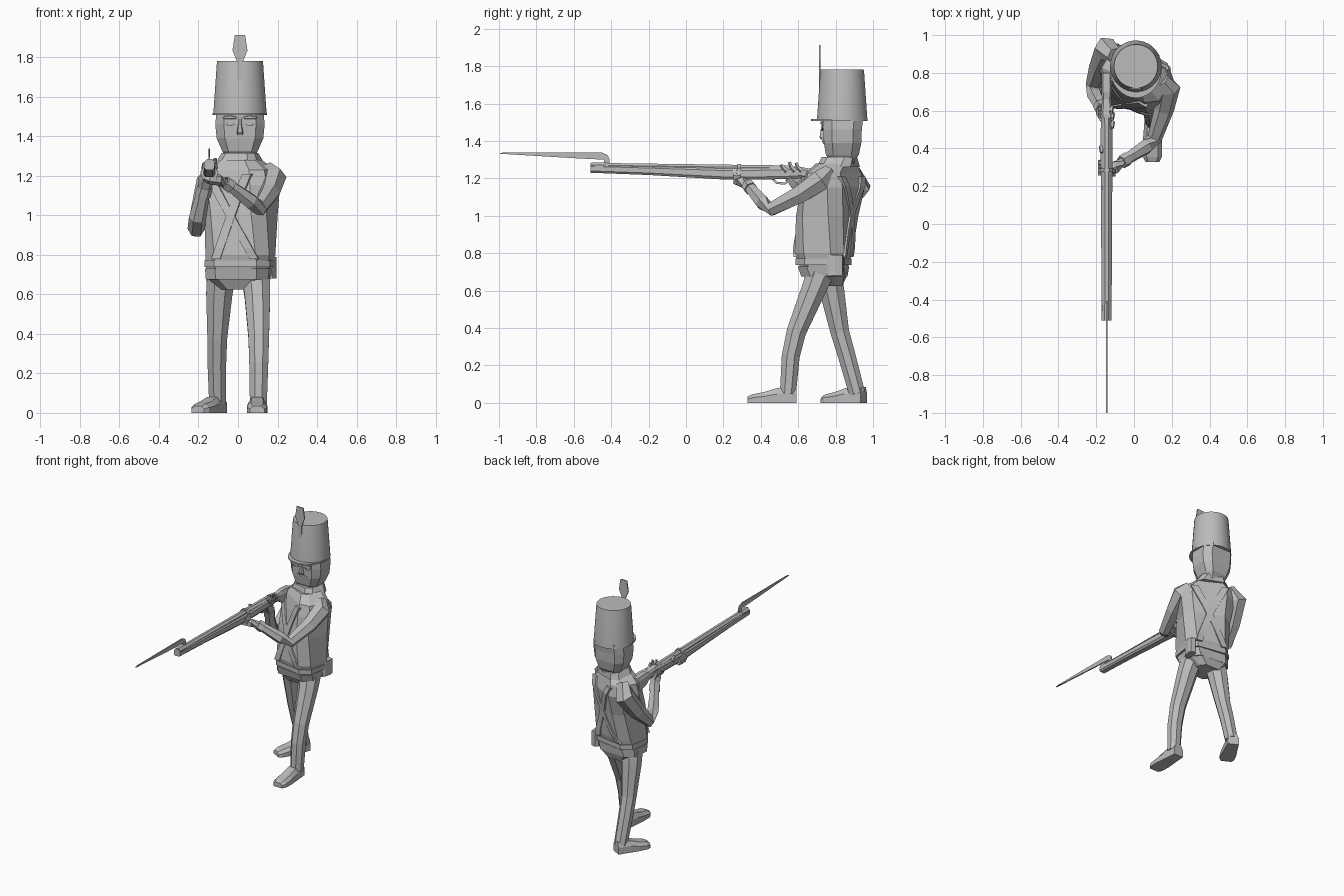
import bpy, bmesh, math
from mathutils import Vector, Matrix

cube = bpy.data.objects.get("Cube")
if cube:
    bpy.data.objects.remove(cube, do_unlink=True)

grey = bpy.data.materials.new("plain grey")
grey.use_nodes = True
grey.diffuse_color = (0.5, 0.5, 0.5, 1)
grey.node_tree.nodes["Principled BSDF"].inputs["Base Color"].default_value = (0.5, 0.5, 0.5, 1)


def skin(name, rings, smooth=False):
    """Join equal rings of points into a closed, capped part."""
    bm = bmesh.new()
    vs = [[bm.verts.new(p) for p in r] for r in rings]
    n = len(vs[0])
    for a, b in zip(vs, vs[1:]):
        for i in range(n):
            j = (i + 1) % n
            bm.faces.new((a[i], a[j], b[j], b[i]))
    bm.faces.new(vs[0])
    bm.faces.new(vs[-1])
    bmesh.ops.recalc_face_normals(bm, faces=bm.faces)
    me = bpy.data.meshes.new(name)
    bm.to_mesh(me)
    bm.free()
    me.materials.append(grey)
    ob = bpy.data.objects.new(name, me)
    bpy.context.collection.objects.link(ob)
    if smooth:
        bpy.ops.object.select_all(action='DESELECT')
        ob.select_set(True)
        bpy.context.view_layer.objects.active = ob
        bpy.ops.object.shade_smooth_by_angle(angle=math.radians(35))
    return ob


def oval(n, turn=0.5):
    """Unit polygon with its flats on the axes."""
    s = 1 / math.cos(math.pi / n)
    return [(s * math.cos((i + turn) * math.tau / n), s * math.sin((i + turn) * math.tau / n))
            for i in range(n)]


BOXY = [(1, -.55), (1, .55), (.65, 1), (-.65, 1), (-1, .55), (-1, -.55), (-.65, -1), (.65, -1)]


def level(cx, cy, z, hx, hy, rot=0, shape=BOXY):
    """Horizontal ring, turned about the vertical."""
    m = Matrix.Rotation(math.radians(rot), 3, 'Z')
    return [m @ Vector((u * hx, v * hy, 0)) + Vector((cx, cy, z)) for u, v in shape]


def upright(x, y, z, hx, hz, shape):
    """Ring facing along y."""
    return [Vector((x + u * hx, y, z + v * hz)) for u, v in shape]


def limb(name, path, n=6, flat=1.0):
    """Tapered tube through (x, y, z, radius) stations."""
    pts = [Vector(p[:3]) for p in path]
    rings = []
    for i, p in enumerate(pts):
        t = (pts[min(i + 1, len(pts) - 1)] - pts[max(i - 1, 0)]).normalized()
        a = t.cross(Vector((1, 0, 0)) if abs(t.x) < .8 else Vector((0, 0, 1))).normalized()
        b = t.cross(a)
        rings.append([p + (a * u + b * v * flat) * path[i][3] for u, v in oval(n)])
    return skin(name, rings)


def plate(name, outline, thick):
    """Outline thickened along a vector."""
    t = Vector(thick) / 2
    return skin(name, [[Vector(p) - t for p in outline], [Vector(p) + t for p in outline]])


# Trunk: hips square, shoulders twisted toward the aim
TRUNK = [(0, .75, .625, .085, .085, 0), (0, .745, .68, .15, .11, -4), (.005, .735, .75, .16, .122, -8),
         (.012, .735, .80, .165, .135, -12), (.015, .755, 1.0, .17, .135, -22),
         (.015, .785, 1.15, .188, .127, -29), (.01, .79, 1.23, .175, .105, -30),
         (.01, .80, 1.28, .10, .085, -25)]
skin("jacket_and_hips", [level(*r) for r in TRUNK])
skin("collar", [level(.01, .815, 1.26, .115, .095, -20), level(.01, .82, 1.315, .085, .085, -12)])
skin("belt", [level(.008, .735, z, .168, .133, -10) for z in (.738, .772)])
skin("jacket_hem", [level(0, .74, .675, .158, .115, -5), level(.005, .735, .73, .164, .124, -8)])


def trunk_point(z, u, v, grow):
    """Point on the trunk at a height, sideways u, front or back v."""
    for a, b in zip(TRUNK, TRUNK[1:]):
        if a[2] <= z <= b[2]:
            f = (z - a[2]) / (b[2] - a[2])
            cx, cy, zz, hx, hy, rot = [p + (q - p) * f for p, q in zip(a, b)]
            return level(cx, cy, zz, hx, hy + grow, rot, [(u, v)])[0]


# Crossed straps, front and back
for side, v in (("front", -1), ("back", 1)):
    for way in (-1, 1):
        rows = []
        for i in range(9):
            f = i / 8
            z, u = .78 + .43 * f, way * (.60 - 1.20 * f)
            rows.append([trunk_point(z, u + d, v, g) for d, g in
                         ((-.14, -.01), (.14, -.01), (.14, .012), (-.14, .012))])
        skin(f"{side}_strap", rows)

# Hip pouch on the left
skin("hip_pouch", [level(.165, .795, z, .026, .045, -12) for z in (.68, .79)])

# Legs and shoes
limb("left_leg", [(.088, .72, .70, .072), (.098, .68, .60, .065), (.105, .59, .38, .052),
                  (.105, .56, .25, .048), (.103, .545, .05, .043)], 8)
limb("right_leg", [(-.085, .76, .70, .072), (-.095, .78, .60, .066), (-.105, .822, .38, .05),
                   (-.107, .86, .25, .047), (-.103, .915, .05, .043)], 8)
for name, x, y, spin, size in (("left_shoe", .097, .59, 0, 1), ("right_shoe", -.09, .95, -28, .92)):
    m = Matrix.Translation((x, y, 0)) @ Matrix.Rotation(math.radians(spin), 4, 'Z')
    rings = []
    for d, w, h in ((0, .038, .085), (.10, .046, .08), (.17, .052, .058), (.235, .05, .045), (.262, .036, .034)):
        prof = [(-w, 0), (w, 0), (w, h * .6), (w * .6, h), (-w * .6, h), (-w, h * .6)]
        rings.append([m @ Vector((a, -d * size, b)) for a, b in prof])
    skin(name, rings)

# Left arm reaches across to hold the barrel stock
limb("left_arm", [(.145, .765, 1.235, .036), (.182, .72, 1.19, .055), (.16, .61, 1.115, .046),
                  (.11, .455, 1.035, .034), (.065, .41, 1.07, .036), (-.06, .33, 1.165, .025)])
limb("left_cuff", [(-.035, .345, 1.145, .033), (-.065, .328, 1.167, .031)])
limb("left_hand", [(-.06, .33, 1.165, .024), (-.10, .30, 1.18, .032), (-.15, .28, 1.185, .028),
                   (-.175, .28, 1.195, .016)], 6, .8)

# Right arm, elbow dropped, hand at the trigger
limb("right_arm", [(-.10, .89, 1.24, .04), (-.143, .925, 1.165, .06), (-.182, .83, 1.03, .049),
                   (-.212, .735, .93, .038), (-.205, .68, .985, .038), (-.168, .60, 1.15, .028)])
limb("right_cuff", [(-.178, .625, 1.10, .036), (-.167, .605, 1.145, .034)])
limb("right_hand", [(-.166, .605, 1.14, .028), (-.16, .585, 1.185, .036), (-.15, .55, 1.21, .026)])
for s, a, b in ((-1, .27, 4), (1, .265, 2), (-1, .575, 3)):
    for i in range(b):
        y = a + i * .02
        limb("finger", [(-.145 + s * .025, y, 1.185, .01), (-.145 + s * .036, y - .004, 1.215, .01),
                        (-.145 + s * .026, y - .006, 1.24, .007)], 4)

# Musket
GX = -.145
OCT = oval(8)
skin("barrel", [upright(GX, y, z, r, r, OCT) for y, z, r in
                ((-.51, 1.262, .021), (.30, 1.25, .022), (.56, 1.245, .024))])
skin("fore_stock", [upright(GX, y, z, w, h, BOXY) for y, z, w, h in
                    ((-.51, 1.252, .026, .022), (-.2, 1.242, .028, .024), (.2, 1.225, .03, .031),
                     (.42, 1.226, .032, .032), (.60, 1.23, .03, .032))])
skin("butt_stock", [upright(GX, y, z, w, h, BOXY) for y, z, w, h in
                    ((.58, 1.235, .03, .03), (.66, 1.225, .024, .028), (.70, 1.215, .028, .045),
                     (.80, 1.20, .028, .055))])
skin("barrel_band", [upright(GX, y, 1.238, .034, .04, OCT) for y in (.275, .295)])
for x, y, h in ((-.115, .52, .016), (-.115, .565, .03), (-.12, .60, .025), (-.172, .39, .006)):
    limb("lock_part", [(x, y + .02, 1.24, .012), (x, y, 1.258, .009), (x, y - .012, 1.258 + h, .007)], 5)
limb("trigger_guard", [(GX, .46, 1.20, .006), (GX, .485, 1.175, .006), (GX, .53, 1.173, .006),
                       (GX, .56, 1.20, .006)], 4)

# Bayonet
skin("bayonet_socket", [upright(GX, y, 1.262, .025, .024, OCT) for y in (-.505, -.43)])
plate("bayonet_blade", [(GX, y, z) for y, z in
                        ((-.41, 1.275), (-.435, 1.275), (-.44, 1.30), (-.60, 1.308), (-1, 1.332),
                         (-.98, 1.338), (-.45, 1.338), (-.42, 1.325), (-.41, 1.305))], (.009, 0, 0))

# Head
HX = .01
skin("head", [level(HX, *r) for r in
              ((.835, 1.27, .06, .06), (.835, 1.30, .075, .07), (.836, 1.325, .09, .088),
               (.837, 1.39, .118, .1), (.837, 1.46, .125, .103), (.84, 1.53, .118, .108))])
skin("nose", [level(HX, .732, z, w, d) for z, w, d in
              ((1.408, .014, .01), (1.42, .016, .018), (1.465, .008, .011), (1.49, .007, .006))])
for s in (-1, 1):
    x = HX + s * .05
    plate("eye", [(x + a * .026, .731, 1.474 + b * .011) for a, b in OCT], (0, .009, 0))
    limb("eyebrow", [(x - .034, .731, 1.492, .005), (x, .727, 1.497, .009), (x + .034, .731, 1.492, .005)], 5)
    limb("eyelid", [(x - .028, .731, 1.462, .003), (x, .727, 1.457, .005), (x + .028, .731, 1.462, .003)], 4)
    limb("moustache", [(HX, .736, 1.398, .006), (HX + s * .03, .737, 1.395, .006),
                       (HX + s * .055, .738, 1.387, .003)], 4)

# Tall hat, visor and plume
ROUND = oval(32)
skin("hat", [level(HX, .835, z, r, r, 0, ROUND) for z, r in
             ((1.507, .136), (1.525, .134), (1.772, .117), (1.782, .115))], True)
visor = [(HX + .138 * math.cos(a), .83 + .163 * math.sin(a), 1.512)
         for a in (math.pi + math.pi * i / 16 for i in range(17))]
plate("visor", visor, (0, 0, .01))
plate("plume", [(HX + x, .716, z) for x, z in
                ((-.012, 1.62), (.012, 1.62), (.016, 1.78), (.038, 1.835), (.026, 1.912),
                 (-.026, 1.912), (-.038, 1.835), (-.016, 1.78))], (0, .008, 0))
